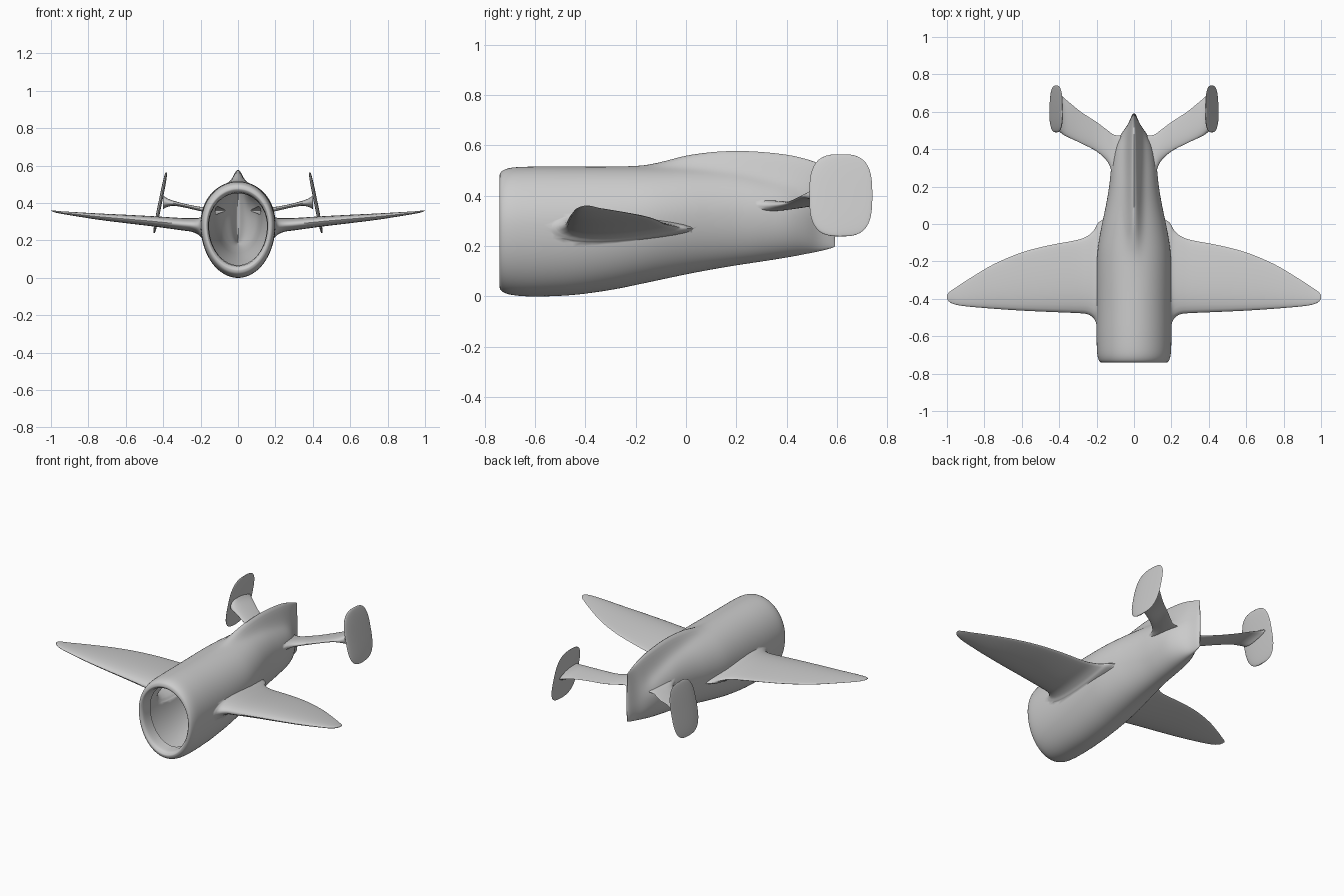
import bpy, bmesh, math

if "Cube" in bpy.data.objects:
    bpy.data.objects.remove(bpy.data.objects["Cube"])

grey = bpy.data.materials.new("plain_grey")
grey.diffuse_color = (0.6, 0.6, 0.6, 1)
grey.use_nodes = True
grey.node_tree.nodes["Principled BSDF"].inputs["Base Color"].default_value = grey.diffuse_color


def refine(rows, n):
    """Smooth spline through the stations, n steps per span."""
    out = []
    for i in range(len(rows) - 1):
        p0, p1, p2, p3 = (rows[max(i - 1, 0)], rows[i], rows[i + 1],
                          rows[min(i + 2, len(rows) - 1)])
        for k in range(n):
            t = k / n
            out.append([0.5 * (2 * b + (c - a) * t + (2 * a - 5 * b + 4 * c - d) * t * t
                               + (3 * b - a - 3 * c + d) * t ** 3)
                        for a, b, c, d in zip(p0, p1, p2, p3)])
    out.append(list(rows[-1]))
    return out


def skin(bm, rings):
    """Closed skin over a row of rings."""
    vs = [[bm.verts.new(p) for p in r] for r in rings]
    for a, b in zip(vs, vs[1:]):
        for i in range(len(a)):
            j = (i + 1) % len(a)
            bm.faces.new((a[i], a[j], b[j], b[i]))
    bm.faces.new(vs[0])
    bm.faces.new(vs[-1])


def finish(bm, name):
    bmesh.ops.recalc_face_normals(bm, faces=bm.faces)
    me = bpy.data.meshes.new(name)
    bm.to_mesh(me)
    bm.free()
    me.materials.append(grey)
    ob = bpy.data.objects.new(name, me)
    bpy.context.collection.objects.link(ob)
    return ob


def foil(le, te, th, n=14):
    """Symmetric aerofoil as (y, thickness offset) pairs."""
    pts = []
    for k in range(2 * n):
        a = math.pi * k / n
        u = (1 + math.cos(a)) / 2
        h = th * 1.55 * math.sqrt(u) * (1 - u) ** 0.5 * (1.25 - 0.75 * u)
        pts.append((le + (te - le) * u, h if k < n else -h))
    return pts


def mirrored_surface(name, stations, upright=False):
    """Left and right aerofoil lofts; stations are x, front, rear, z, half thickness."""
    bm = bmesh.new()
    for s in (1, -1):
        rings = []
        for x, le, te, z, th in stations:
            if upright:
                rings.append([(s * (x + h), y, z) for y, h in foil(le, te, th)])
            else:
                rings.append([(s * x, y, z + h) for y, h in foil(le, te, th)])
        skin(bm, rings)
    return finish(bm, name)


# Fuselage: y, half width, bottom, body top, crest height; begins inside the nose lip
LIP_Y = -0.66
body = [
    (LIP_Y, .155, .068, .452, 0), (-.72, .158, .062, .458, 0), (-.737, .165, .05, .468, 0),
    (-.741, .173, .038, .48, 0), (-.73, .187, .02, .499, 0), (-.69, .197, .006, .512, 0),
    (-.6, .2, 0, .516, 0), (-.45, .2, .006, .516, 0), (-.3, .2, .026, .516, 0),
    (-.18, .197, .05, .516, .004), (-.1, .189, .067, .516, .018), (0, .171, .088, .515, .044),
    (.1, .15, .107, .51, .063), (.2, .133, .124, .5, .078), (.3, .122, .139, .48, .094),
    (.4, .105, .155, .455, .108), (.47, .075, .168, .43, .118), (.53, .035, .18, .41, .118),
    (.58, .012, .193, .39, .118), (.592, .003, .2, .38, .12)]
rings = []
for y, w, zb, zt, crest in refine(body, 4):
    zc = zb + 0.55 * (zt - zb)
    ring = []
    for k in range(96):
        a = 2 * math.pi * k / 96
        x, c = w * math.sin(a), math.cos(a)
        z = zc + c * ((zt - zc) if c > 0 else (zc - zb))
        z += crest * math.exp(-(x / 0.035) ** 2) * max(c, 0)
        ring.append((x, y, z))
    rings.append(ring)
bm = bmesh.new()
skin(bm, rings)
airframe = finish(bm, "fuselage_with_wings")

# Main wings with flared roots
wings = mirrored_surface("main_wings", refine([
    (.12, -.58, .05, .268, .1), (.188, -.56, .01, .27, .08), (.212, -.508, -.03, .276, .062),
    (.25, -.482, -.065, .283, .05), (.31, -.476, -.087, .288, .045), (.45, -.47, -.113, .302, .038),
    (.6, -.463, -.152, .315, .031), (.75, -.453, -.215, .328, .023), (.88, -.442, -.292, .342, .014),
    (.95, -.432, -.338, .35, .009), (.985, -.418, -.362, .356, .006), (1, -.4, -.38, .36, .002)], 4))

# Swept tailplane, flared into the body and the fins
tailplane = mirrored_surface("tailplane", refine([
    (.02, .2, .47, .36, .03), (.1, .24, .475, .36, .03), (.14, .33, .5, .362, .022),
    (.2, .388, .545, .368, .016), (.28, .43, .597, .385, .014), (.34, .458, .645, .398, .018),
    (.375, .475, .675, .402, .03), (.4, .495, .7, .404, .05)], 4))

# Rounded fins, leaning inward at the top
fin_rows = []
for k in range(25):
    t = 0.998 * math.sin(math.pi * (k / 24 - 0.5))
    half = 0.125 * (1 - abs(t) ** 3) ** (1 / 3)
    fin_rows.append((.416 - .033 * t, .615 - half, .615 + half, .402 + .163 * t,
                     .001 + .1 * half))
fins = mirrored_surface("tail_fins", fin_rows, upright=True)

# Merge wings and tailplane into the body skin
for part in (wings, tailplane):
    mod = airframe.modifiers.new("join", 'BOOLEAN')
    mod.operation, mod.solver, mod.object = 'UNION', 'EXACT', part
    bpy.context.view_layer.objects.active = airframe
    bpy.ops.object.modifier_apply(modifier=mod.name)
    bpy.data.objects.remove(part)

# Open the nose so the hollow inside shows
bm = bmesh.new()
bm.from_mesh(airframe.data)
cap = [f for f in bm.faces if all(abs(v.co.y - LIP_Y) < 1e-4 for v in f.verts)
       and abs(f.normal.y) > 0.99]
bmesh.ops.delete(bm, geom=cap, context='FACES')
bm.to_mesh(airframe.data)
bm.free()

# Smooth shading
for ob in (airframe, fins):
    bpy.ops.object.select_all(action='DESELECT')
    ob.select_set(True)
    bpy.context.view_layer.objects.active = ob
    bpy.ops.object.shade_smooth_by_angle(angle=math.radians(55))
